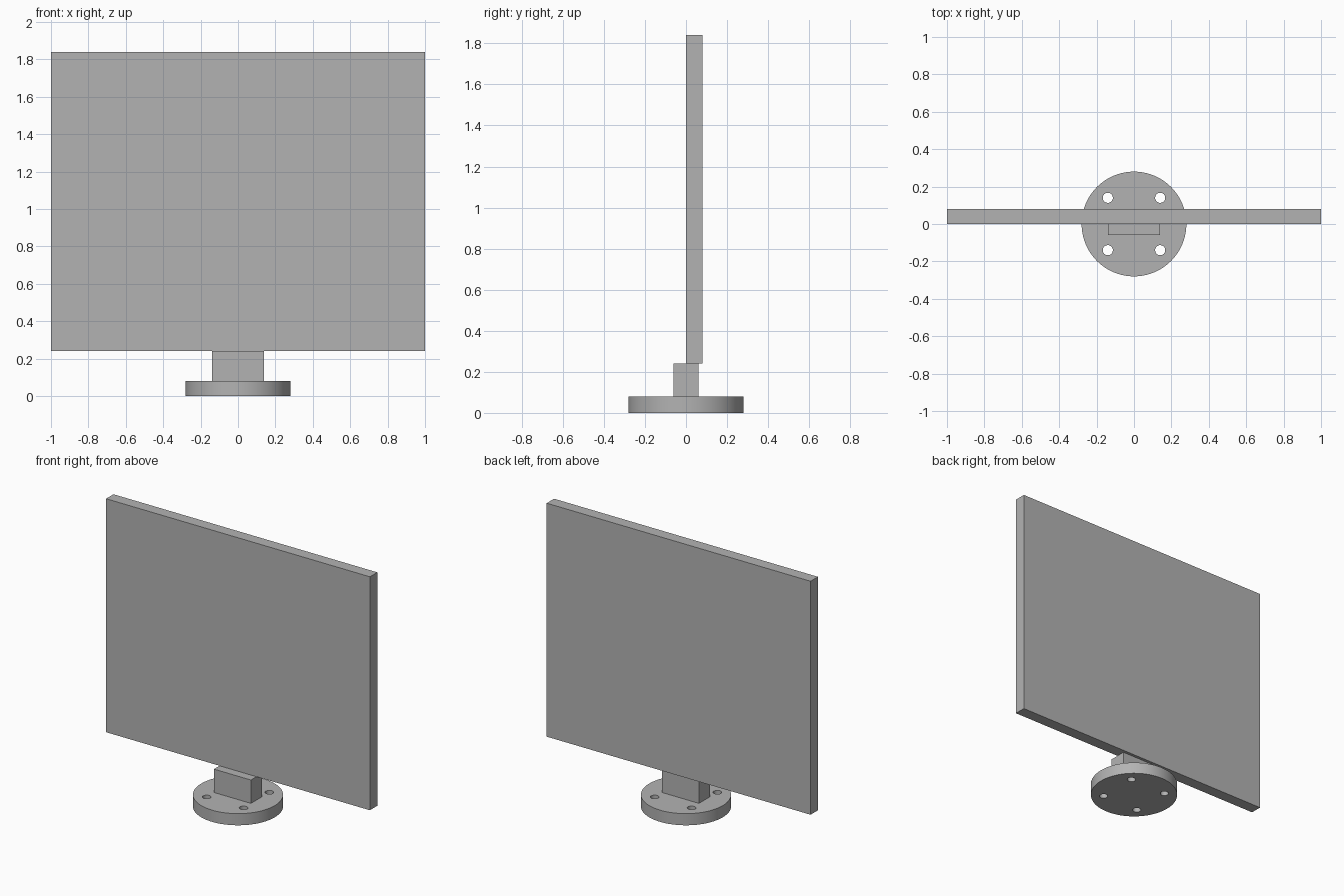
import bpy
from math import radians

cube = bpy.data.objects.get("Cube")
if cube:
    bpy.data.objects.remove(cube, do_unlink=True)

# One plain grey for the whole model
grey = bpy.data.materials.new("plain grey")
colour = (0.45, 0.45, 0.45, 1)
grey.use_nodes = True
grey.diffuse_color = colour
for node in grey.node_tree.nodes:
    if node.type == "BSDF_PRINCIPLED":
        node.inputs["Base Color"].default_value = colour


def box(name, low, high):
    centre = [(a + b) / 2 for a, b in zip(low, high)]
    size = [b - a for a, b in zip(low, high)]
    bpy.ops.mesh.primitive_cube_add(size=1, location=centre)
    ob = bpy.context.object
    ob.name = name
    ob.scale = size
    bpy.ops.object.transform_apply(location=False, rotation=False, scale=True)
    ob.data.materials.append(grey)
    return ob


def disc(name, radius, height, centre, sides):
    bpy.ops.mesh.primitive_cylinder_add(vertices=sides, radius=radius, depth=height, location=centre)
    ob = bpy.context.object
    ob.name = name
    ob.data.materials.append(grey)
    return ob


# Panel and the short neck beneath it
box("panel", (-1, 0, 0.24), (1, 0.08, 1.84))
box("neck", (-0.14, -0.06, 0.08), (0.14, 0.06, 0.24))

# Round base with four screw holes
base = disc("base", 0.28, 0.08, (0, 0, 0.04), 96)
for x in (-0.14, 0.14):
    for y in (-0.14, 0.14):
        cutter = disc("hole_cutter", 0.027, 0.2, (x, y, 0.04), 32)
        cutter.hide_render = True
        bpy.ops.object.select_all(action="DESELECT")
        base.select_set(True)
        bpy.context.view_layer.objects.active = base
        cut = base.modifiers.new("screw hole", "BOOLEAN")
        cut.operation = "DIFFERENCE"
        cut.solver = "EXACT"
        cut.object = cutter
        bpy.ops.object.modifier_apply(modifier=cut.name)
        bpy.data.objects.remove(cutter, do_unlink=True)
bpy.ops.object.shade_smooth_by_angle(angle=radians(30))
